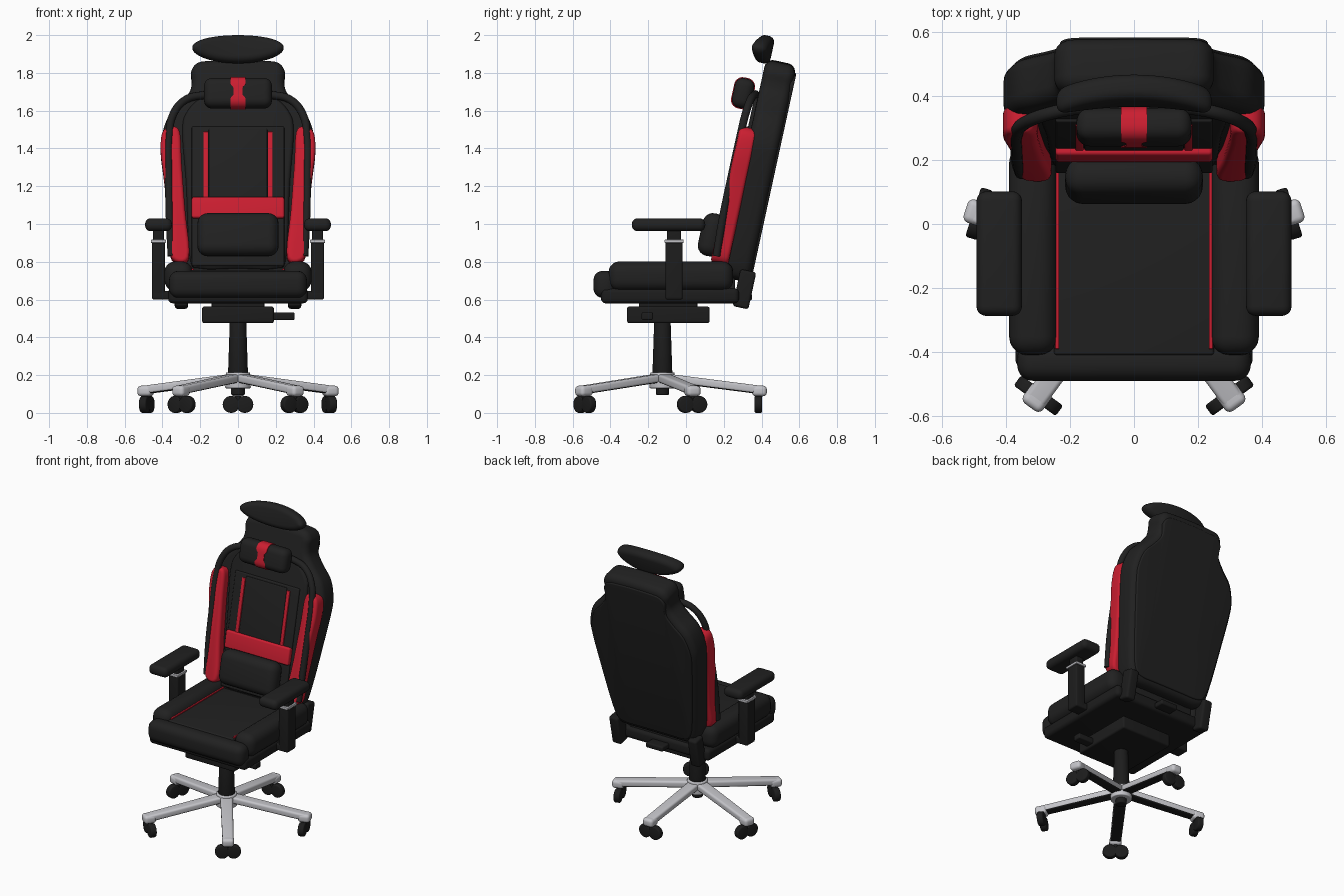
import bpy, bmesh
from math import sin, cos, pi, radians
from mathutils import Matrix, Vector

cube = bpy.data.objects.get("Cube")
if cube:
    bpy.data.objects.remove(cube, do_unlink=True)


def material(name, rgb, rough):
    m = bpy.data.materials.new(name)
    m.use_nodes = True
    m.diffuse_color = (*rgb, 1)
    bsdf = m.node_tree.nodes["Principled BSDF"]
    bsdf.inputs["Base Color"].default_value = (*rgb, 1)
    bsdf.inputs["Roughness"].default_value = rough
    return m


BLACK = material("black upholstery", (.015, .015, .015), .7)
PLASTIC = material("black plastic", (.012, .012, .012), .5)
RED = material("red upholstery", (.6, .013, .03), .6)
SILVER = material("silver metal", (.55, .55, .58), .4)

TILT = Matrix.Rotation(radians(-12.3), 4, 'X')
BACK = Matrix.Translation((0, .335, .69)) @ TILT   # frame of the reclined backrest
BASE = Matrix.Translation((0, -.125, 0))           # frame of the star base


def finish(bm, name, mats, matrix=Matrix()):
    bmesh.ops.recalc_face_normals(bm, faces=bm.faces)
    for f in bm.faces:
        f.smooth = True
    for e in bm.edges:
        e.smooth = e.calc_face_angle(0) < radians(40)
    mesh = bpy.data.meshes.new(name)
    bm.to_mesh(mesh)
    bm.free()
    for m in mats if isinstance(mats, tuple) else (mats,):
        mesh.materials.append(m)
    ob = bpy.data.objects.new(name, mesh)
    bpy.context.collection.objects.link(ob)
    ob.matrix_world = matrix
    return ob


def round_edges(bm, r):
    bmesh.ops.bevel(bm, geom=bm.edges[:], offset=r, segments=5, profile=.5,
                    affect='EDGES', clamp_overlap=True)


def box(name, x, y, z, mat, r=.01, matrix=Matrix()):
    """Rounded box from (low, high) ranges."""
    bm = bmesh.new()
    bmesh.ops.create_cube(bm, size=1)
    for v in bm.verts:
        v.co = [(a + b) / 2 + c * (b - a) for c, (a, b) in zip(v.co, (x, y, z))]
    round_edges(bm, r)
    return finish(bm, name, mat, matrix)


def cylinder(name, r1, r2, z0, z1, mat, matrix, r=.006):
    bm = bmesh.new()
    bmesh.ops.create_cone(bm, cap_ends=True, segments=32, radius1=r1, radius2=r2, depth=z1 - z0,
                          matrix=Matrix.Translation((0, 0, (z0 + z1) / 2)))
    rims = [e for e in bm.edges if abs(e.verts[0].co.z - e.verts[1].co.z) < 1e-5]
    bmesh.ops.bevel(bm, geom=rims, offset=r, segments=3, profile=.5, affect='EDGES')
    return finish(bm, name, mat, matrix)


def smooth_loop(pts, n=5):
    """Closed Catmull-Rom curve through the points."""
    p, out = [Vector(q) for q in pts], []
    for i in range(len(p)):
        a, b, c, d = (p[(i + k) % len(p)] for k in (-1, 0, 1, 2))
        for t in (k / n for k in range(n)):
            out.append(.5 * (2 * b + (c - a) * t + (2 * a - 5 * b + 4 * c - d) * t ** 2
                             + (3 * b - a - 3 * c + d) * t ** 3))
    return out


def mirrored(half):
    return half + [(-x, z) for x, z in reversed(half) if x]


def slab(name, loop, d0, d1, r, mat, matrix=BACK, bend=0):
    """Outline in the x-z plane, given depth along y, with rounded rims."""
    n = len(loop)
    inward = []
    for i in range(n):
        t = (loop[(i + 1) % n] - loop[i - 1]).normalized()
        inward.append(Vector((-t.y, t.x)))
    arc = [k * pi / 10 for k in range(6)]
    rows = [(r * (1 - sin(a)), d0 + r * (1 - cos(a))) for a in arc]
    rows += [(r * (1 - sin(a)), d1 - r * (1 - cos(a))) for a in reversed(arc)]
    bm = bmesh.new()
    rings = []
    for inset, d in rows:
        ring = [p + w * inset for p, w in zip(loop, inward)]
        rings.append([bm.verts.new((q.x, d - bend * q.x ** 2, q.y)) for q in ring])
    for a, b in zip(rings, rings[1:]):
        for i in range(n):
            bm.faces.new((a[i], a[(i + 1) % n], b[(i + 1) % n], b[i]))
    for ring in (rings[0], rings[-1]):
        cap = bm.faces.new(ring)
        bmesh.ops.triangulate(bm, faces=[cap])
    return finish(bm, name, mat, matrix)


# Backrest shell and rear cover
half = [(0, 0), (.12, 0), (.24, .002), (.30, .04), (.335, .18), (.375, .45), (.403, .66),
        (.404, .76), (.37, .87), (.30, .95), (.255, 1.01), (.245, 1.06), (.247, 1.12),
        (.21, 1.165), (.12, 1.175), (0, 1.178)]
outline = smooth_loop(mirrored(half))
slab("backrest_shell", outline, -.165, 0, .045, BLACK)
centre = Vector((0, .57))
slab("rear_cover", [centre + (p - centre) * .93 for p in outline], -.03, .008, .008, BLACK)

# Front padding of the backrest
pad = smooth_loop(mirrored([(0, .04), (.2, .04), (.255, .1), (.275, .5), (.295, .78),
                            (.27, .89), (.18, .97), (0, .985)]))
slab("backrest_padding", pad, -.182, -.1, .02, BLACK)
box("backrest_panel", (-.245, .245), (-.193, -.15), (.05, .805), BLACK, .008, BACK)
box("backrest_inner_panel", (-.155, .155), (-.199, -.15), (.41, .79), BLACK, .006, BACK)
box("lumbar_strap", (-.245, .245), (-.214, -.16), (.305, .42), RED, .012, BACK)

# Side wings and their stripes
wing = [(.26, .09), (.35, .085), (.365, .25), (.39, .5), (.409, .66), (.4, .77), (.35, .8),
        (.308, .77), (.298, .6), (.28, .35)]
for s, side in ((1, "left"), (-1, "right")):
    loop = smooth_loop(wing)
    if s < 0:
        loop = [Vector((-p.x, p.y)) for p in reversed(loop)]
    slab("red_wing_" + side, loop, -.224, -.13, .02, RED)
    xs = sorted((s * .158, s * .183))
    box("backrest_stripe_" + side, xs, (-.2, -.16), (.4, .775), RED, .004, BACK)

# Arched tube that frames the padding
half_path = [(.352, -.2, .1), (.362, -.21, .3), (.366, -.212, .55), (.365, -.212, .74),
             (.345, -.21, .86), (.28, -.2, .945), (.18, -.185, .975)]
path = half_path + [(0, -.18, .98)] + [(-x, y, z) for x, y, z in reversed(half_path)]
curve = bpy.data.curves.new("frame_tube", 'CURVE')
curve.dimensions = '3D'
curve.bevel_depth = .021
curve.bevel_resolution = 4
curve.use_fill_caps = True
spline = curve.splines.new('BEZIER')
spline.bezier_points.add(len(path) - 1)
for point, co in zip(spline.bezier_points, path):
    point.co = co
    point.handle_left_type = point.handle_right_type = 'AUTO'
curve.materials.append(BLACK)
tube = bpy.data.objects.new("frame_tube", curve)
bpy.context.collection.objects.link(tube)
tube.matrix_world = BACK

# Pillows and headrest
at = Matrix.Translation
box("lumbar_pillow", (-.215, .215), (-.06, .06), (-.115, .115), BLACK, .055,
    at((0, .135, .943)) @ TILT)
neck = at((0, .302, 1.692)) @ TILT
box("neck_pillow", (-.18, .18), (-.052, .052), (-.08, .08), BLACK, .042, neck)
band = bmesh.new()
bmesh.ops.create_cube(band, size=1, matrix=Matrix.Diagonal((.08, .112, .168, 1)))
bmesh.ops.bevel(band, geom=[e for e in band.edges if abs(e.verts[0].co.x - e.verts[1].co.x) > .01],
                offset=.045, segments=5, profile=.5, affect='EDGES')
for z in (-.02, .02):
    bmesh.ops.bisect_plane(band, geom=band.verts[:] + band.edges[:] + band.faces[:],
                           plane_co=(0, 0, z), plane_no=(0, 0, 1))
for v in band.verts:
    v.co.x *= .62 if abs(v.co.z) < .03 else 1
finish(band, "neck_pillow_band", RED, neck)
oval = [Vector((.242 * cos(a), .074 * sin(a))) for a in (k * pi / 32 for k in range(64))]
slab("headrest", oval, -.042, .042, .033, BLACK, at((0, .416, 1.925)) @ TILT, .6)

# Seat
box("seat_tray", (-.37, .37), (-.45, .28), (.58, .66), PLASTIC, .025)
box("seat_cushion", (-.25, .25), (-.41, .26), (.62, .757), BLACK, .01)
box("seat_front_roll", (-.365, .365), (-.49, -.37), (.608, .752), BLACK, .05)
box("tilt_mechanism", (-.19, .19), (-.312, .125), (.475, .563), PLASTIC, .012)
box("mechanism_mount", (-.14, .14), (-.25, .06), (.55, .6), PLASTIC, .005)
box("tilt_lever", (.18, .3), (-.235, -.175), (.492, .532), PLASTIC, .008)
box("rear_tab", (-.065, .065), (.27, .35), (.595, .63), PLASTIC, .01)

for s, side in ((1, "left"), (-1, "right")):
    def pair(name, x, *args):
        return box(f"{name}_{side}", sorted((s * x[0], s * x[1])), *args)

    pair("seat_bolster", (.24, .39), (-.41, .25), (.645, .802), BLACK, .058)
    pair("seat_stripe", (.234, .246), (-.39, .2), (.74, .764), RED, .002)
    pair("recline_bracket", (.265, .335), (-.06, .025), (-.14, .06), PLASTIC, .015, BACK)
    # Armrests
    pair("arm_bracket", (.28, .455), (-.108, -.018), (.6, .645), PLASTIC, .01)
    pair("arm_post", (.386, .456), (-.108, -.018), (.605, .905), PLASTIC, .01)
    pair("arm_band", (.381, .461), (-.114, -.012), (.9, .917), SILVER, .004)
    pair("arm_slider", (.392, .45), (-.1, -.026), (.9, .98), PLASTIC, .008)
    pair("arm_pad", (.35, .492), (-.287, .102), (.962, 1.03), BLACK, .03)

# Gas lift and hub
cylinder("gas_lift", .053, .043, .2, .5, PLASTIC, BASE)
cylinder("hub", .068, .064, .13, .215, SILVER, BASE)
cylinder("hub_plug", .035, .035, .095, .14, PLASTIC, BASE)

# Five legs with twin casters; local +y points outward
for i in range(5):
    turn = BASE @ Matrix.Rotation(i * 2 * pi / 5, 4, 'Z')
    bm = bmesh.new()
    bmesh.ops.create_cube(bm, size=2)
    for v in bm.verts:
        outer, top = v.co.y > 0, v.co.z > 0
        v.co.x *= .034 if outer else .04
        v.co.y = .55 if outer else .02
        v.co.z = (.14 if outer else .208) - (0 if top else .045)
    round_edges(bm, .014)
    for f in bm.faces:
        f.normal_update()
        f.material_index = int(f.normal.z < -.6)
    finish(bm, f"leg_{i + 1}", (SILVER, PLASTIC), turn)
    box(f"leg_cap_{i + 1}", (-.038, .038), (.475, .553), (.088, .144), SILVER, .02, turn)
    cylinder(f"caster_stem_{i + 1}", .016, .016, .04, .11, PLASTIC, turn @ at((0, .505, 0)), .002)
    for s, side in ((1, "a"), (-1, "b")):
        spin = turn @ at((s * .036, .508, .045)) @ Matrix.Rotation(pi / 2, 4, 'X')
        cylinder(f"caster_wheel_{i + 1}{side}", .045, .045, -.02, .02, PLASTIC, spin, .008)
